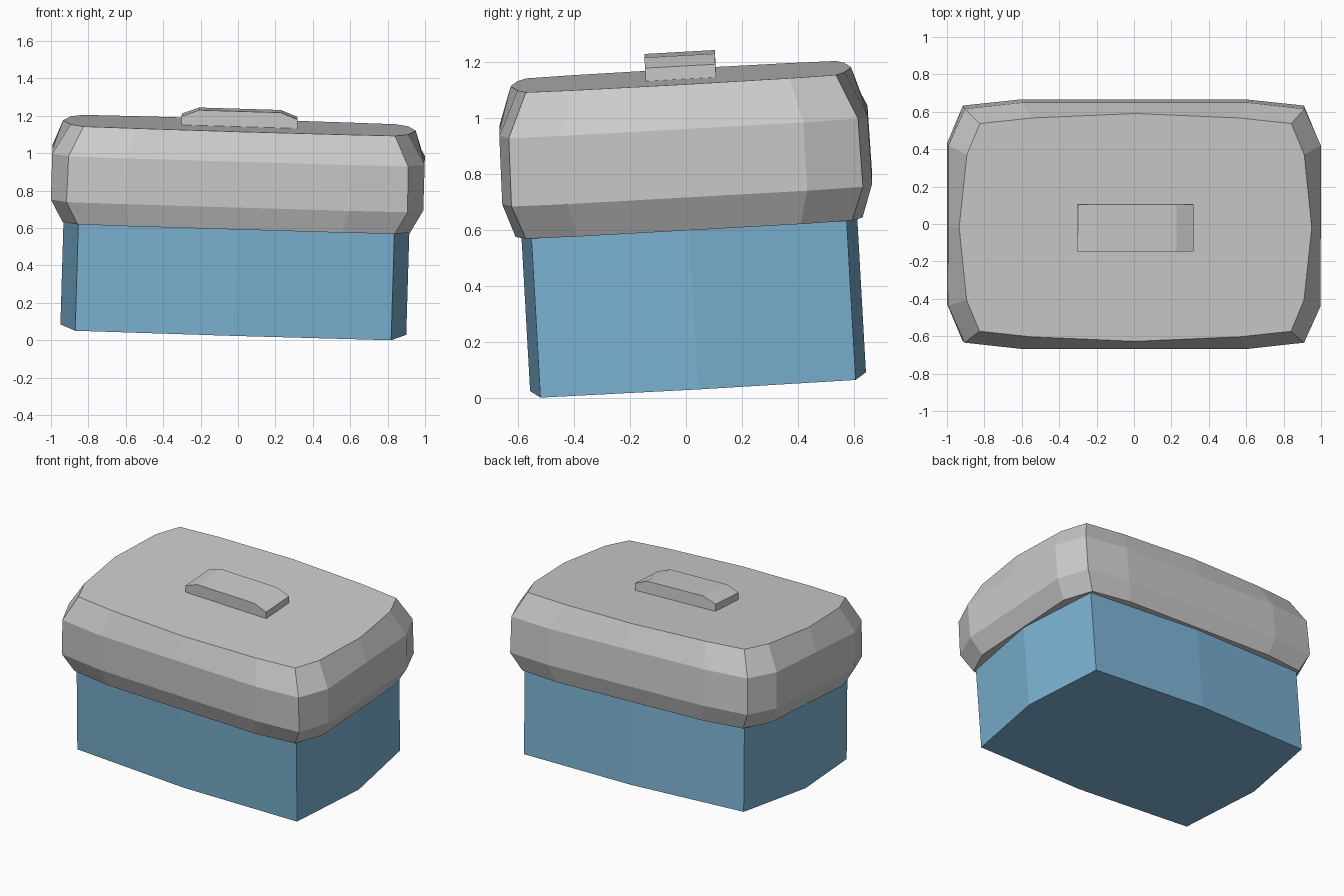
import bpy
import bmesh
from mathutils import Matrix, Euler, Vector

if "Cube" in bpy.data.objects:
    bpy.data.objects.remove(bpy.data.objects["Cube"])

# The whole box leans slightly to the right and to the front
TILT = Matrix.Translation((-0.025, 0.043, 0.057)) @ Euler((0.056, 0.030, 0)).to_matrix().to_4x4()


def ring(quarter):
    """Mirror points running from the +x axis to the +y axis into a closed outline."""
    half = quarter + [(-x, y) for x, y in reversed(quarter) if x > 0]
    return half + [(-x, -y) for x, y in half if y > 0]


def loft(name, levels):
    """Join stacked outlines (height, quarter points) and cap both ends."""
    bm = bmesh.new()
    loops = [[bm.verts.new((x, y, z)) for x, y in ring(q)] for z, q in levels]
    n = len(loops[0])
    for a, b in zip(loops, loops[1:]):
        for i in range(n):
            j = (i + 1) % n
            bm.faces.new((a[i], a[j], b[j], b[i]))
    bm.faces.new(loops[0][::-1])
    bm.faces.new(loops[-1])
    return finish(name, bm)


def finish(name, bm):
    bmesh.ops.recalc_face_normals(bm, faces=bm.faces)
    bm.transform(TILT)
    mesh = bpy.data.meshes.new(name)
    bm.to_mesh(mesh)
    bm.free()
    obj = bpy.data.objects.new(name, mesh)
    bpy.context.collection.objects.link(obj)
    return obj


# Blue container with gently bowed sides
body_outline = [(0.925, 0), (0.845, 0.565), (0, 0.602)]
body = loft("container", [(0, body_outline), (0.60, body_outline)])
blue = bpy.data.materials.new("blue")
blue.diffuse_color = (0.20, 0.45, 0.65, 1)
blue.use_nodes = True
blue.node_tree.nodes["Principled BSDF"].inputs["Base Color"].default_value = blue.diffuse_color
body.data.materials.append(blue)

# Faceted, bulging lid
loft("lid", [
    (0.571, [(0.930, 0), (0.930, 0.40), (0.848, 0.585), (0.565, 0.622), (0, 0.622)]),
    (0.691, [(0.996, 0), (0.996, 0.43), (0.912, 0.630), (0.600, 0.663), (0, 0.663)]),
    (0.936, [(0.996, 0), (0.996, 0.43), (0.908, 0.626), (0.600, 0.660), (0, 0.660)]),
    (1.094, [(0.943, 0), (0.902, 0.39), (0.833, 0.556), (0.555, 0.586), (0, 0.610)]),
])

# Handle: chamfered profile extruded front to back
bm = bmesh.new()
profile = [(-0.31, 1.09), (0.31, 1.09), (0.31, 1.141), (0.218, 1.176), (-0.218, 1.176), (-0.31, 1.141)]
face = bm.faces.new([bm.verts.new((x, -0.126, z)) for x, z in profile])
out = bmesh.ops.extrude_face_region(bm, geom=[face], use_keep_orig=True)
moved = [v for v in out["geom"] if isinstance(v, bmesh.types.BMVert)]
bmesh.ops.translate(bm, verts=moved, vec=Vector((0, 0.252, 0)))
finish("lid_handle", bm)
